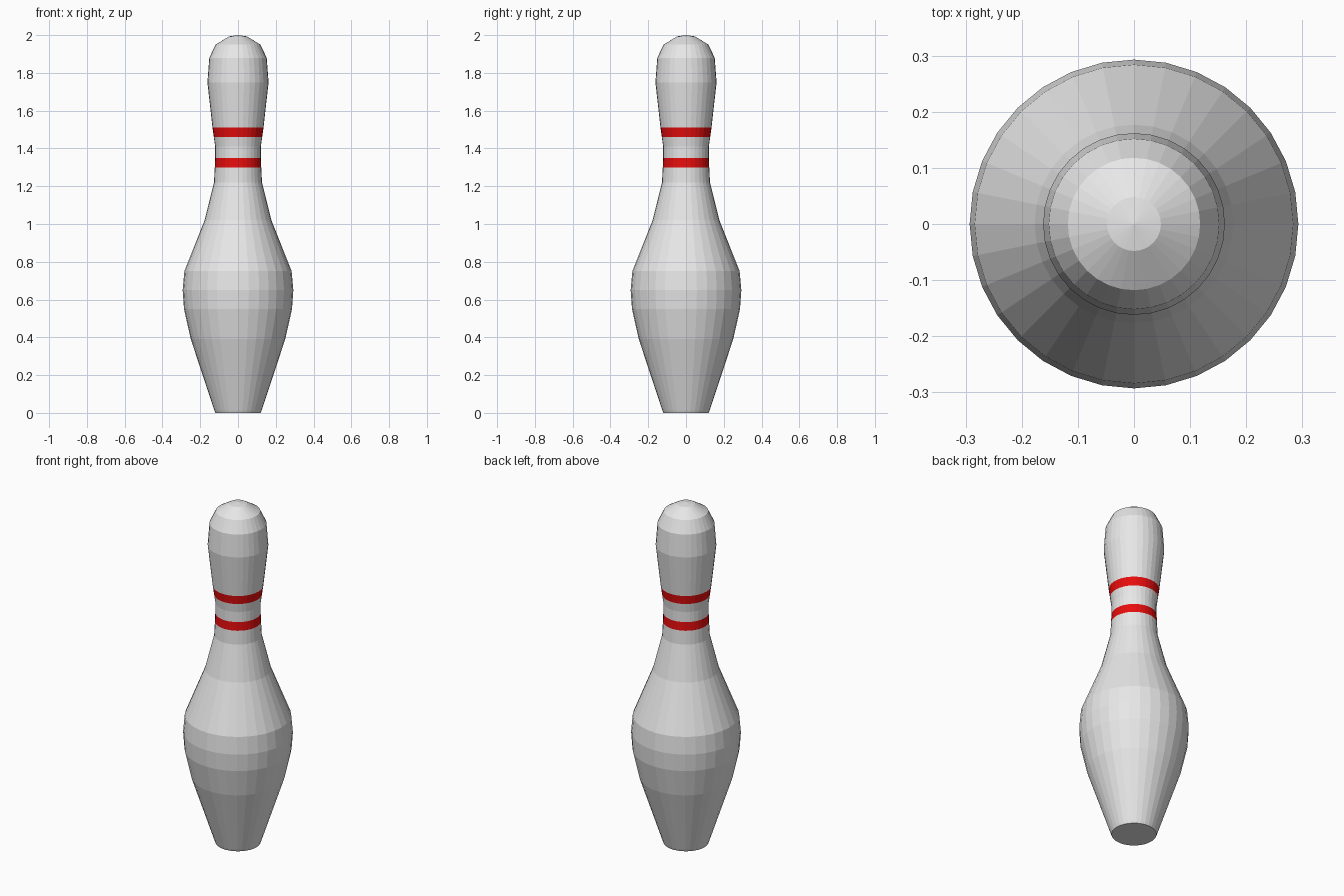
import bpy, bmesh, math

if "Cube" in bpy.data.objects:
    bpy.data.objects.remove(bpy.data.objects["Cube"])

SIDES = 32
# Half profile of the pin: (radius, height)
PROFILE = [(0.120, 0.0), (0.125, 0.012), (0.25, 0.39), (0.286, 0.55), (0.293, 0.65),
           (0.284, 0.75), (0.177, 1.02), (0.127, 1.22), (0.123, 1.30), (0.121, 1.35),
           (0.121, 1.41), (0.128, 1.46), (0.135, 1.51), (0.162, 1.75), (0.152, 1.88),
           (0.118, 1.95), (0.048, 1.993)]
STRIPES = [(1.30, 1.35), (1.46, 1.51)]


def material(name, rgb):
    m = bpy.data.materials.new(name)
    m.diffuse_color = (*rgb, 1.0)
    m.use_nodes = True
    m.node_tree.nodes["Principled BSDF"].inputs["Base Color"].default_value = m.diffuse_color
    return m


# Lathe the profile into rings
bm = bmesh.new()
rings = []
for r, z in PROFILE:
    rings.append([bm.verts.new((r * math.cos(math.tau * i / SIDES),
                                r * math.sin(math.tau * i / SIDES), z))
                  for i in range(SIDES)])
for low, high in zip(rings, rings[1:]):
    for i in range(SIDES):
        j = (i + 1) % SIDES
        bm.faces.new((low[i], low[j], high[j], high[i]))

# Flat base and pointed crown
bm.faces.new(rings[0][::-1])
tip = bm.verts.new((0, 0, 2.0))
for i in range(SIDES):
    bm.faces.new((rings[-1][i], rings[-1][(i + 1) % SIDES], tip))

# Red neck stripes by height
for f in bm.faces:
    z = f.calc_center_median().z
    f.material_index = int(any(a < z < b for a, b in STRIPES))

mesh = bpy.data.meshes.new("bowling_pin")
bm.to_mesh(mesh)
bm.free()
mesh.materials.append(material("white", (0.8, 0.8, 0.8)))
mesh.materials.append(material("stripe red", (0.8, 0.004, 0.004)))
bpy.context.collection.objects.link(bpy.data.objects.new("bowling_pin", mesh))
